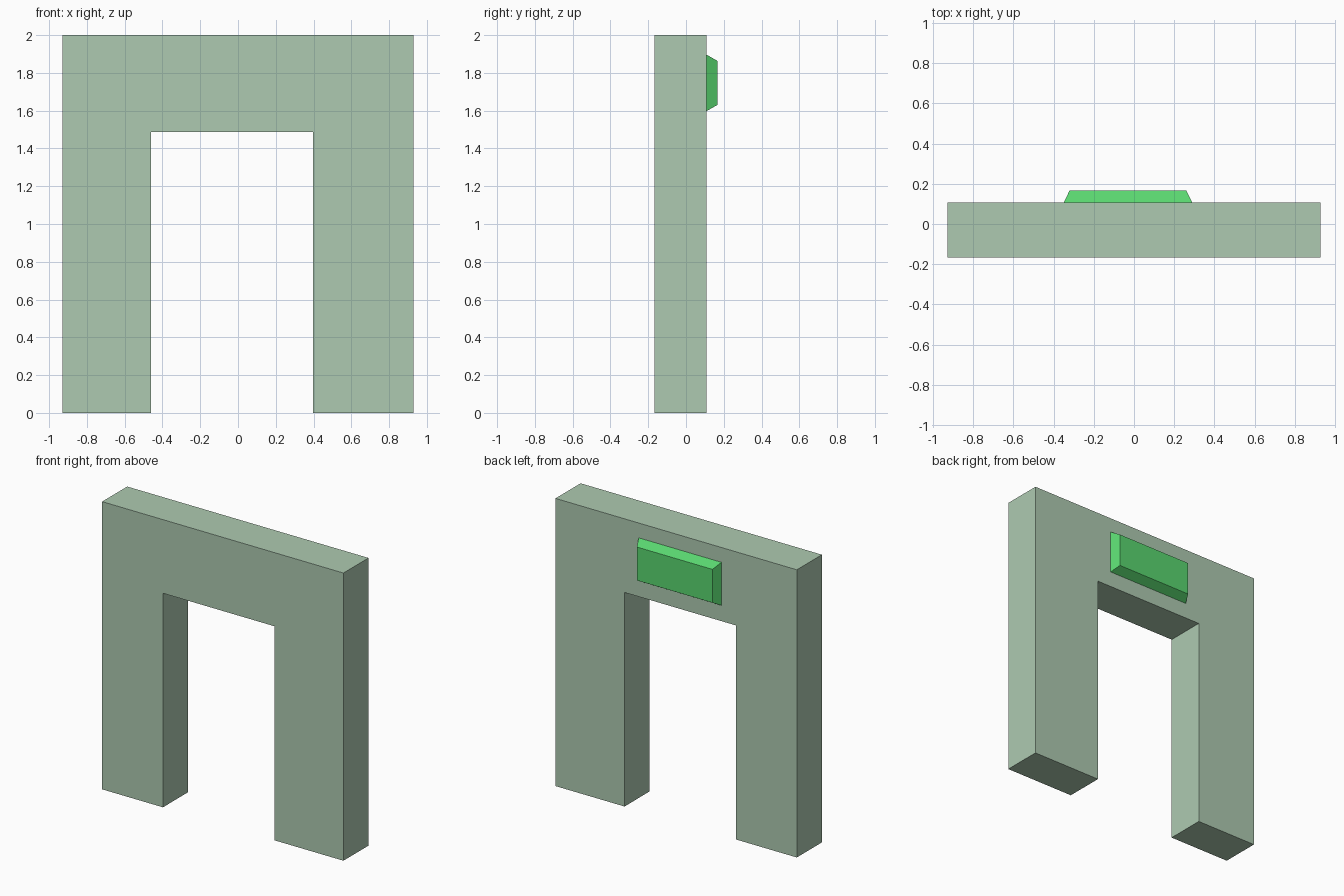
import bpy, bmesh
from mathutils import Vector

if "Cube" in bpy.data.objects:
    bpy.data.objects.remove(bpy.data.objects["Cube"])


def material(name, rgb):
    mat = bpy.data.materials.new(name)
    mat.diffuse_color = (*rgb, 1)
    mat.use_nodes = True
    mat.node_tree.nodes["Principled BSDF"].inputs["Base Color"].default_value = mat.diffuse_color
    return mat


def prism(name, outline, y0, y1, mat, inset=(0, 0)):
    """Extrude an (x, z) outline from y0 to y1; inset pulls the far face inwards."""
    bm = bmesh.new()
    near = bm.faces.new([bm.verts.new((x, y0, z)) for x, z in outline])
    centre = near.calc_center_median()
    result = bmesh.ops.extrude_face_region(bm, geom=[near], use_keep_orig=True)
    for v in (g for g in result["geom"] if isinstance(g, bmesh.types.BMVert)):
        sx = 1 if v.co.x > centre.x else -1
        sz = 1 if v.co.z > centre.z else -1
        v.co += Vector((-sx * inset[0], y1 - y0, -sz * inset[1]))
    bmesh.ops.recalc_face_normals(bm, faces=bm.faces)
    mesh = bpy.data.meshes.new(name)
    bm.to_mesh(mesh)
    bm.free()
    mesh.materials.append(mat)
    obj = bpy.data.objects.new(name, mesh)
    bpy.context.collection.objects.link(obj)
    return obj


# Wall slab with an off-centre doorway open to the ground
W, H, LEFT, RIGHT, HEAD = 0.928, 2.0, -0.46, 0.397, 1.488
BACK = 0.108
prism("door_frame",
      [(-W, 0), (LEFT, 0), (LEFT, HEAD), (RIGHT, HEAD),
       (RIGHT, 0), (W, 0), (W, H), (-W, H)],
      -0.167, BACK, material("pale_green", (0.42, 0.59, 0.44)))

# Tapered sign plate on the back, above the doorway
prism("sign_plate",
      [(-0.349, 1.597), (0.289, 1.597), (0.289, 1.897), (-0.349, 1.897)],
      BACK, 0.167, material("bright_green", (0.10, 0.67, 0.16)), inset=(0.029, 0.034))
